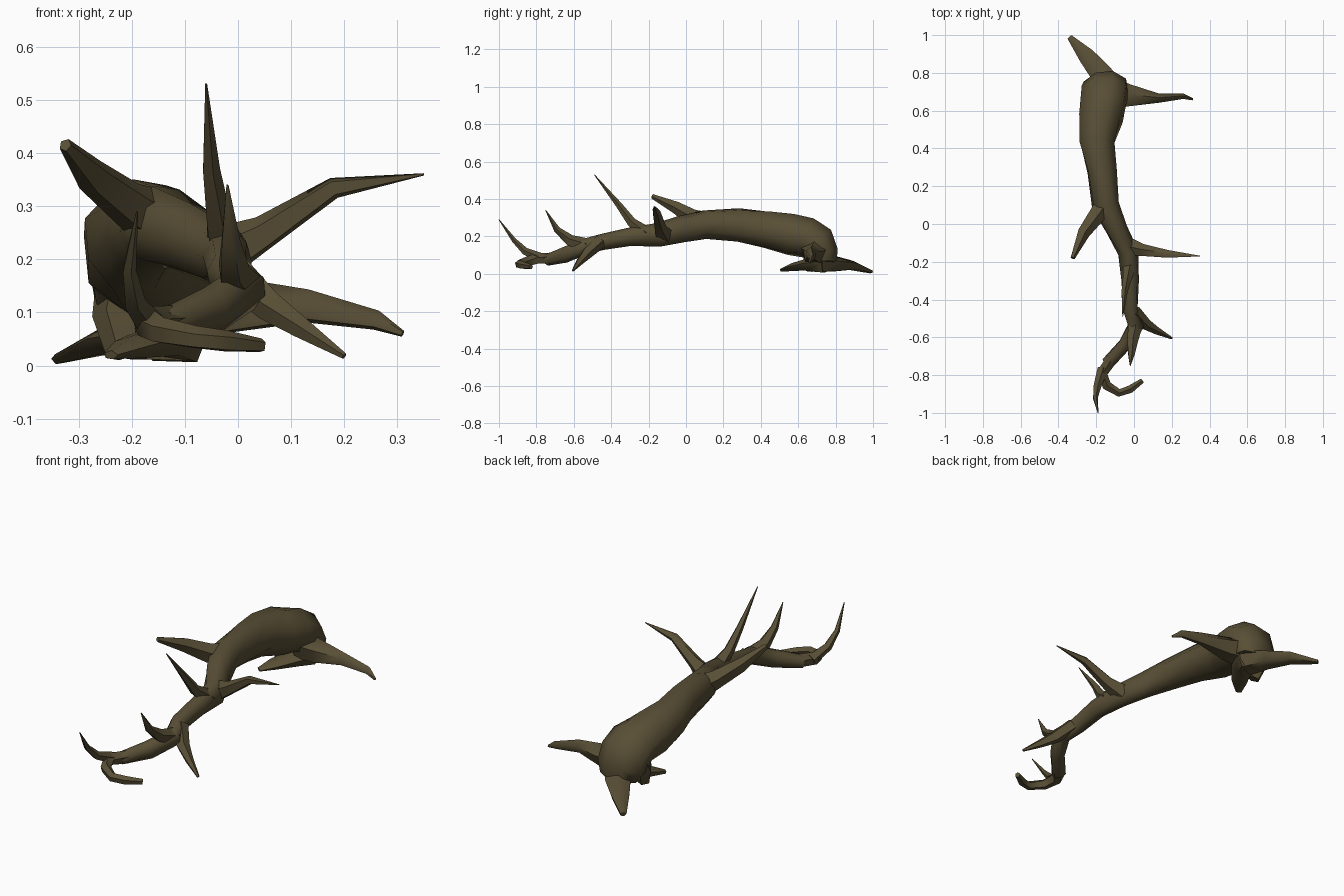
import bpy, bmesh, math, random
from mathutils import Vector

random.seed(4)
bark = bpy.data.materials.new("dark_olive_bark")
bark.diffuse_color = (0.098, 0.077, 0.036, 1)


def limb(name, pts, sides=5, up=(0, 0, 1), jitter=0.06):
    """Tapered faceted tube; each point is x, y, z, half width, half height."""
    bm = bmesh.new()
    pos = [Vector(p[:3]) for p in pts]
    ref = Vector(up)
    rings = []
    for i, p in enumerate(pts):
        a, b = pos[max(i - 1, 0)], pos[min(i + 1, len(pos) - 1)]
        t = (b - a).normalized()
        ref = (ref - t * ref.dot(t)).normalized()   # carry the frame along
        side = t.cross(ref)
        ring = []
        for k in range(sides):
            ang = 2 * math.pi * (k + 0.25) / sides + i * 0.08
            s = 1.04 + random.uniform(-jitter, jitter)
            v = pos[i] + side * (math.cos(ang) * p[3] * s) + ref * (math.sin(ang) * p[-1] * s)
            v.z = max(v.z, 0)
            ring.append(bm.verts.new(v))
        rings.append(ring)
    for r0, r1 in zip(rings, rings[1:]):
        for k in range(sides):
            n = (k + 1) % sides
            bm.faces.new((r0[k], r0[n], r1[n], r1[k]))
    bm.faces.new(rings[0][::-1])
    bm.faces.new(rings[-1])
    bmesh.ops.recalc_face_normals(bm, faces=bm.faces)
    me = bpy.data.meshes.new(name)
    bm.to_mesh(me)
    bm.free()
    me.materials.append(bark)
    ob = bpy.data.objects.new(name, me)
    bpy.context.collection.objects.link(ob)
    bpy.ops.object.select_all(action='DESELECT')
    ob.select_set(True)
    bpy.context.view_layer.objects.active = ob
    bpy.ops.object.shade_smooth_by_angle(angle=math.radians(65))
    return ob


# arched trunk, from the stump end to the curled tip
limb("trunk", [
    (-.14, .73, .06, .10, .075), (-.145, .73, .11, .118, .083), (-.15, .705, .16, .123, .098),
    (-.16, .65, .192, .118, .106), (-.175, .56, .213, .112, .108),
    (-.195, .43, .238, .096, .10), (-.17, .28, .26, .08, .09),
    (-.15, .10, .265, .072, .075), (-.09, -.03, .24, .056, .07),
    (-.03, -.15, .21, .05, .06), (-.02, -.30, .20, .043, .047),
    (-.02, -.45, .172, .04, .042), (.01, -.54, .145, .042, .045),
    (-.05, -.64, .105, .036, .045), (-.14, -.74, .075, .033, .03)],
    sides=8, up=(0, 1, 0))
limb("curled_tip", [
    (-.12, -.72, .08, .032), (-.17, -.79, .08, .03), (-.145, -.855, .065, .026),
    (-.08, -.895, .052, .021), (-.02, -.875, .045, .02), (.045, -.83, .038, .013)])

# thorny branches along the top
limb("right_branch", [
    (-.03, -.12, .21, .05), (.05, -.14, .25, .032), (.18, -.16, .335, .02), (.35, -.17, .36, .002)])
limb("left_branch", [
    (-.14, .12, .27, .06), (-.20, .04, .30, .045), (-.27, -.05, .355, .033), (-.325, -.18, .415, .012)])
limb("tall_thorn", [
    (-.02, -.21, .21, .04), (-.038, -.29, .275, .025), (-.052, -.36, .37, .017), (-.06, -.49, .53, .002)])
limb("middle_thorn", [
    (.01, -.53, .15, .04), (-.01, -.62, .18, .03), (-.015, -.69, .235, .018), (-.02, -.75, .34, .002)])
limb("low_branch", [
    (0, -.46, .17, .036), (.06, -.53, .11, .03), (.12, -.565, .07, .02), (.20, -.605, .018, .006)])
limb("tip_thorn", [
    (-.165, -.77, .08, .028), (-.195, -.86, .12, .02), (-.205, -.92, .18, .013), (-.19, -1, .29, .002)])

# roots at the stump end
limb("right_root", [
    (-.12, .69, .12, .08, .07), (-.02, .68, .11, .06, .055), (.13, .665, .11, .026, .032),
    (.26, .675, .085, .015, .018), (.31, .66, .06, .006, .006)])
limb("back_root", [
    (-.13, .70, .06, .08, .06), (-.175, .80, .05, .058, .042),
    (-.25, .89, .045, .044, .026), (-.34, .99, .012, .015, .01)])
limb("under_root", [
    (-.12, .74, .05, .07, .05), (-.14, .66, .05, .06, .035), (-.20, .57, .035, .04, .022), (-.24, .51, .02, .015, .008)])
limb("left_root", [
    (-.20, .70, .16, .07), (-.23, .67, .09, .045), (-.215, .65, .02, .03)], up=(0, 1, 0))
